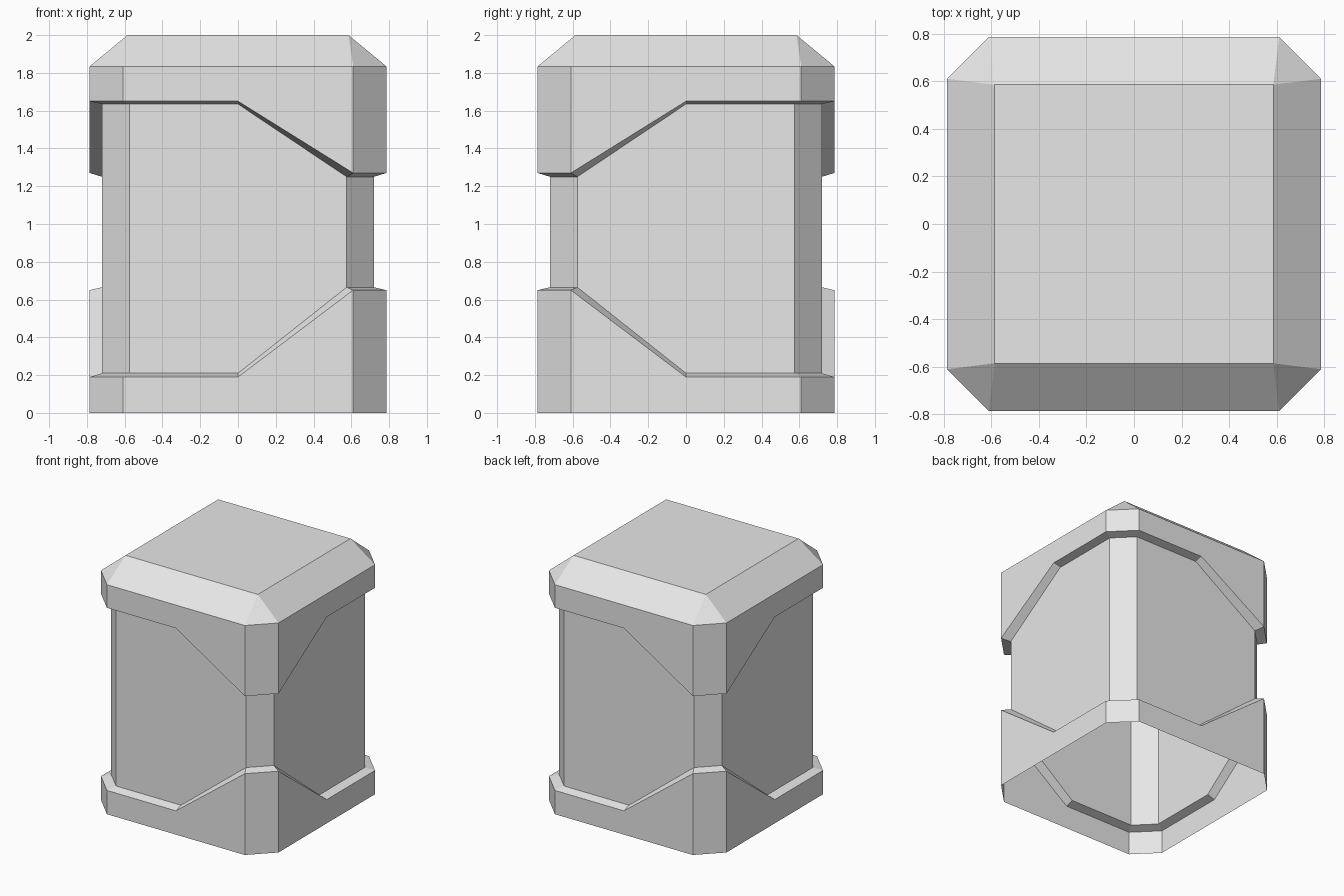
import bpy
import bmesh
from mathutils import Matrix, Vector

cube = bpy.data.objects.get("Cube")
if cube:
    bpy.data.objects.remove(cube, do_unlink=True)

grey = bpy.data.materials.new("plain_grey")
grey.use_nodes = True
grey.diffuse_color = (0.8, 0.8, 0.8, 1)
grey.node_tree.nodes["Principled BSDF"].inputs["Base Color"].default_value = (0.8, 0.8, 0.8, 1)


def ring(bm, half, chamfer, plain_z, notch_z=None):
    """Chamfered square with side midpoints; two opposite corners sit at notch_z."""
    notch_z = plain_z if notch_z is None else notch_z
    verts = []
    for k in range(4):
        z = notch_z if k % 2 else plain_z
        turn = Matrix.Rotation(k * 1.5707963, 3, 'Z')
        for p in ((half, chamfer, z), (chamfer, half, z), (0, half, plain_z)):
            verts.append(bm.verts.new(turn @ Vector(p)))
    return verts


CAP = (0.785, 0.61)
CORE = (0.72, 0.575)

bm = bmesh.new()
rings = [
    ring(bm, *CAP, 0),               # open foot
    ring(bm, *CAP, 0.19, 0.65),      # base band upper edge
    ring(bm, *CORE, 0.21, 0.665),    # ledge into the core
    ring(bm, *CORE, 1.635, 1.25),    # core up to the lid
    ring(bm, *CAP, 1.65, 1.27),      # lid band lower edge
    ring(bm, *CAP, 1.835),           # lid shoulder
    ring(bm, 0.585, 0.585, 2),       # square top
]
for low, high in zip(rings, rings[1:]):
    for i in range(len(low)):
        j = (i + 1) % len(low)
        bm.faces.new((low[i], low[j], high[j], high[i]))
bm.faces.new(rings[-1])
bmesh.ops.remove_doubles(bm, verts=bm.verts, dist=0.0005)

mesh = bpy.data.meshes.new("container_shell")
bm.to_mesh(mesh)
bm.free()
mesh.materials.append(grey)
shell = bpy.data.objects.new("container_shell", mesh)
bpy.context.collection.objects.link(shell)
